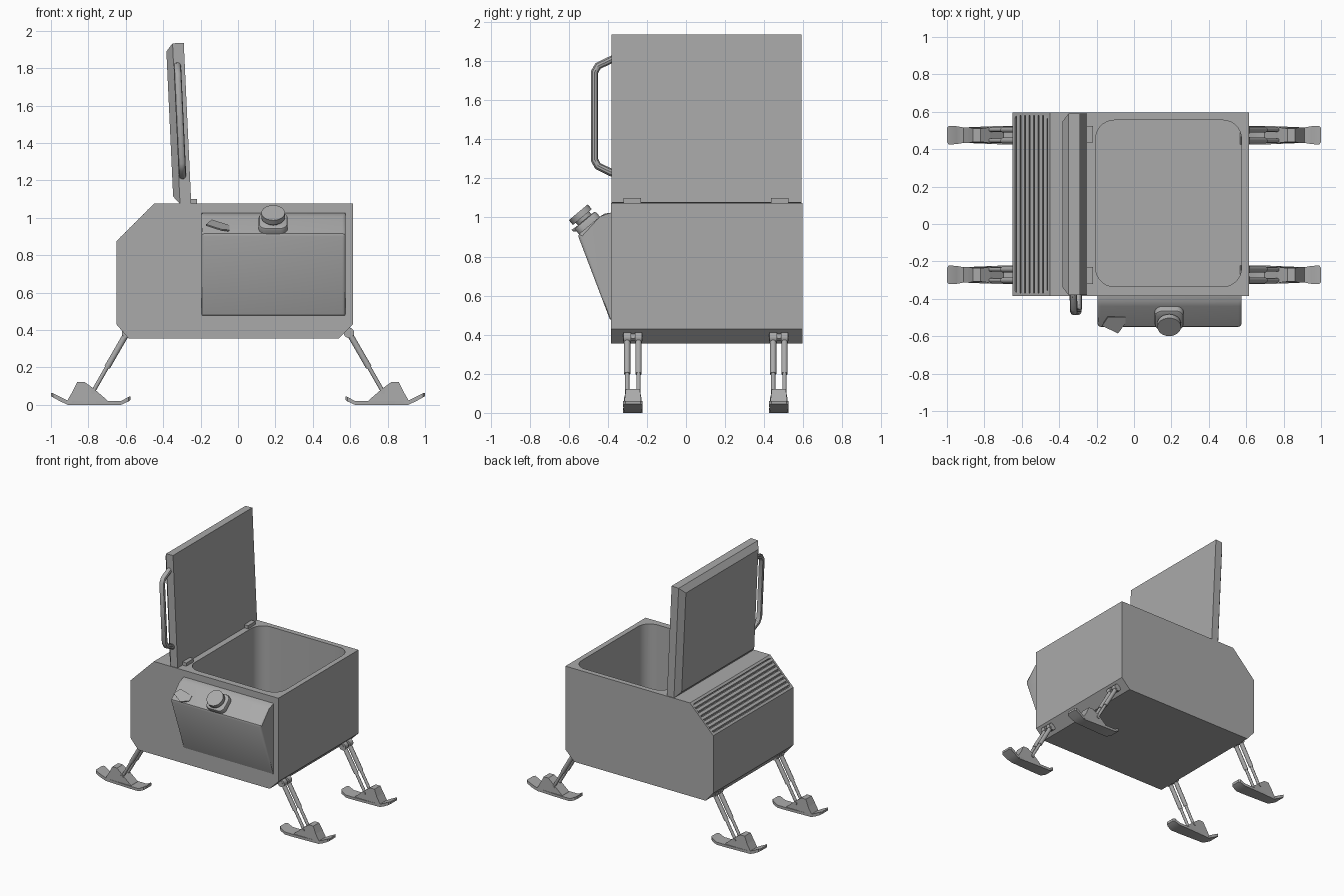
import bpy, bmesh, math
from mathutils import Vector, Matrix

if "Cube" in bpy.data.objects:
    bpy.data.objects.remove(bpy.data.objects["Cube"])

grey = bpy.data.materials.new("plain grey")
grey.use_nodes = True
colour = (0.4, 0.4, 0.4, 1)
grey.diffuse_color = colour
grey.node_tree.nodes["Principled BSDF"].inputs["Base Color"].default_value = colour


def finish(name, bm, matrix=None, smooth=True):
    bmesh.ops.recalc_face_normals(bm, faces=bm.faces)
    mesh = bpy.data.meshes.new(name)
    bm.to_mesh(mesh)
    bm.free()
    if matrix:
        mesh.transform(matrix)
    ob = bpy.data.objects.new(name, mesh)
    bpy.context.collection.objects.link(ob)
    mesh.materials.append(grey)
    if smooth:
        select(ob)
        bpy.ops.object.shade_smooth_by_angle(angle=math.radians(30))
    return ob


def select(ob):
    bpy.ops.object.select_all(action='DESELECT')
    ob.select_set(True)
    bpy.context.view_layer.objects.active = ob


def bridge_loops(bm, loops):
    """Skin a list of equal-length point rings and cap both ends."""
    rings = [[bm.verts.new(p) for p in ring] for ring in loops]
    n = len(rings[0])
    for a, b in zip(rings, rings[1:]):
        for i in range(n):
            bm.faces.new((a[i], a[(i + 1) % n], b[(i + 1) % n], b[i]))
    bm.faces.new(rings[0])
    bm.faces.new(rings[-1])
    return rings


def prism(points, axis, low, high):
    """Extrude a profile along x or y."""
    bm = bmesh.new()
    place = {'x': lambda p, t: (t, p[0], p[1]), 'y': lambda p, t: (p[0], t, p[1])}[axis]
    bridge_loops(bm, [[place(p, t) for p in points] for t in (low, high)])
    return bm


def rounded_box(name, size, radius, matrix, rim=0):
    """Box whose upright edges are rounded, with an optional softened top rim."""
    bm = bmesh.new()
    bmesh.ops.create_cube(bm, size=1, matrix=Matrix.Diagonal((*size, 1)))
    upright = [e for e in bm.edges if abs(e.verts[0].co.z - e.verts[1].co.z) > 0.5 * size[2]]
    if radius:
        bmesh.ops.bevel(bm, geom=upright, offset=radius, segments=7, profile=0.5, affect='EDGES')
    if rim:
        top = [e for e in bm.edges if all(v.co.z > 0.49 * size[2] for v in e.verts)]
        bmesh.ops.bevel(bm, geom=top, offset=rim, segments=2, profile=0.5, affect='EDGES')
    return finish(name, bm, matrix)


def rod(name, start, end, radius, sides=16):
    start, end = Vector(start), Vector(end)
    d = end - start
    bm = bmesh.new()
    bmesh.ops.create_cone(bm, cap_ends=True, segments=sides, radius1=radius, radius2=radius, depth=d.length)
    turn = d.to_track_quat('Z', 'Y').to_matrix().to_4x4()
    return finish(name, bm, Matrix.Translation((start + end) / 2) @ turn)


def cut(ob, cutter):
    cutter.hide_render = True
    mod = ob.modifiers.new("cut", 'BOOLEAN')
    mod.operation, mod.solver, mod.object = 'DIFFERENCE', 'EXACT', cutter
    select(ob)
    bpy.ops.object.modifier_apply(modifier=mod.name)
    bpy.data.objects.remove(cutter)


FRONT, BACK = -0.385, 0.595
MID_Y = (FRONT + BACK) / 2

# Chest body with storage well and vent recess
body = finish("body", prism([(-0.585, 0.355), (-0.65, 0.43), (-0.65, 0.875), (-0.45, 1.075),
                             (0.615, 1.075), (0.615, 0.43), (0.54, 0.355)], 'y', FRONT, BACK), smooth=False)
cut(body, rounded_box("well_cutter", (0.78, 0.89, 0.8), 0.1, Matrix.Translation((0.185, 0.11, 0.82))))
slope = Matrix.Translation((-0.55, MID_Y, 0.975)) @ Matrix.Rotation(-math.pi / 4, 4, 'Y')
cut(body, rounded_box("vent_cutter", (0.245, 0.95, 0.06), 0.02, slope))
select(body)
bpy.ops.object.shade_smooth_by_angle(angle=math.radians(30))

# Vent slats
for i in range(7):
    offset = Matrix.Translation(((i - 3) * 0.034, 0, -0.014)) @ Matrix.Rotation(0.25, 4, 'Y')
    rounded_box(f"vent_slat_{i + 1}", (0.022, 0.948, 0.026), 0, slope @ offset)

# Open lid: flat inside, bevelled outside, leaning back on its hinges
LID_H = 0.86


def lid_ring(x, inset):
    a, b, top = FRONT + 0.005 + inset, BACK - 0.005 - inset, LID_H - inset
    return [(x, a, inset), (x, b, inset), (x, b, top), (x, a, top)]


tilt = Matrix.Translation((-0.25, 0, 1.076)) @ Matrix.Rotation(-0.0465, 4, 'Y')
bm = bmesh.new()
bridge_loops(bm, [lid_ring(0, 0), lid_ring(-0.06, 0), lid_ring(-0.095, 0.042)])
finish("lid", bm, tilt, smooth=False)

# Lid handle
curve = bpy.data.curves.new("lid_handle", 'CURVE')
curve.dimensions = '3D'
curve.bevel_depth, curve.bevel_resolution, curve.use_fill_caps = 0.02, 3, True
path = [(-0.37, 0.74), (-0.45, 0.702), (-0.468, 0.67), (-0.468, 0.22), (-0.45, 0.188), (-0.37, 0.15)]
spline = curve.splines.new('POLY')
spline.points.add(len(path) - 1)
for point, (y, z) in zip(spline.points, path):
    point.co = (*(tilt @ Vector((-0.04, y, z))), 1)
curve.materials.append(grey)
handle = bpy.data.objects.new("lid_handle", curve)
bpy.context.collection.objects.link(handle)
select(handle)
bpy.ops.object.convert(target='MESH')
bpy.ops.object.shade_smooth_by_angle(angle=math.radians(35))

# Hinges
for side, y in (("front", -0.275), ("back", 0.48)):
    rounded_box(f"{side}_hinge", (0.04, 0.09, 0.03), 0, Matrix.Translation((-0.238, y, 1.085)))

# Side tank: wedge profile with softened ends and top
bm = prism([(-0.38, 0.475), (-0.39, 0.48), (-0.55, 0.9), (-0.548, 0.915), (-0.44, 1.005),
            (-0.415, 1.02), (-0.38, 1.025)], 'x', -0.195, 0.575)
ends = [e for e in bm.edges if abs(e.verts[0].co.x - e.verts[1].co.x) < 0.01
        and all(v.co.y < -0.385 for v in e.verts)]
bmesh.ops.bevel(bm, geom=ends, offset=0.018, segments=3, profile=0.5, affect='EDGES')
finish("tank", bm)

# Filler neck and cap, square to the sloping tank top
tank_top = Matrix.Translation((0.188, -0.495, 0.96)) @ Matrix.Rotation(math.radians(40), 4, 'X')
rounded_box("filler_base", (0.155, 0.14, 0.05), 0.04, tank_top @ Matrix.Translation((0, 0, 0.012)), 0.012)
for name, radius, low, high in (("filler_neck", 0.045, 0.03, 0.06), ("filler_cap", 0.063, 0.055, 0.087)):
    rod(name, tank_top @ Vector((0, 0, low)), tank_top @ Vector((0, 0, high)), radius, 24)

# Spout flap at the tank corner
bm = bmesh.new()
flap = [(-0.17, -0.545, 0.965), (-0.085, -0.585, 0.937), (-0.045, -0.53, 0.935), (-0.045, -0.5, 0.96),
        (-0.14, -0.5, 0.99)]
bridge_loops(bm, [flap, [(x, y + 0.006, z - 0.008) for x, y, z in flap]])
finish("spout_flap", bm, smooth=False)


# Ski foot built from cross-sections (x, underside, top, half width)
def ski(name, sx, y):
    sections = [(0.575, 0.025, 0.045, 0.034), (0.585, 0.018, 0.042, 0.045), (0.625, 0, 0.02, 0.05),
                (0.7, 0, 0.02, 0.05), (0.82, 0, 0.02, 0.045), (0.91, 0, 0.022, 0.041),
                (0.95, 0.018, 0.042, 0.048), (0.99, 0.04, 0.062, 0.05), (1.0, 0.046, 0.062, 0.038)]
    bm = bmesh.new()
    bridge_loops(bm, [[(sx * x, y - w, low), (sx * x, y + w, low), (sx * x, y + w, high),
                       (sx * x, y - w, high)] for x, low, high, w in sections])
    finish(name, bm)


# Legs: bracket, twin struts, ankle and ski
hump = [(0.69, 0.01), (0.7, 0.025), (0.77, 0.085), (0.82, 0.122), (0.86, 0.122), (0.885, 0.07), (0.92, 0.01)]
for sx, side in ((1, "left"), (-1, "right")):
    for y, end in ((-0.272, "front"), (0.475, "back")):
        tag = f"{end}_{side}"
        ski(f"{tag}_ski", sx, y)
        bm = prism([(sx * x, z) for x, z in hump], 'y', y - 0.042, y + 0.042)
        for v in bm.verts:
            if v.co.z > 0.1:
                v.co.y = y + (v.co.y - y) * 0.85
        finish(f"{tag}_ski_mount", bm, smooth=False)
        rod(f"{tag}_ankle_pin", (sx * 0.775, y - 0.045, 0.07), (sx * 0.775, y + 0.045, 0.07), 0.012)
        plate = Matrix.Translation((sx * 0.585, y, 0.395)) @ Matrix.Rotation(sx * 0.785, 4, 'Y')
        rounded_box(f"{tag}_bracket", (0.06, 0.1, 0.02), 0, plate)
        for dy in (-0.029, 0.029):
            yy = y + dy
            rod(f"{tag}_knuckle_{dy > 0}", (sx * 0.593, yy - 0.019, 0.385), (sx * 0.593, yy + 0.019, 0.385), 0.028)
            rod(f"{tag}_upper_strut_{dy > 0}", (sx * 0.593, yy, 0.385), (sx * 0.7, yy, 0.2), 0.016)
            rod(f"{tag}_lower_strut_{dy > 0}", (sx * 0.695, yy, 0.21), (sx * 0.775, yy, 0.07), 0.011)
